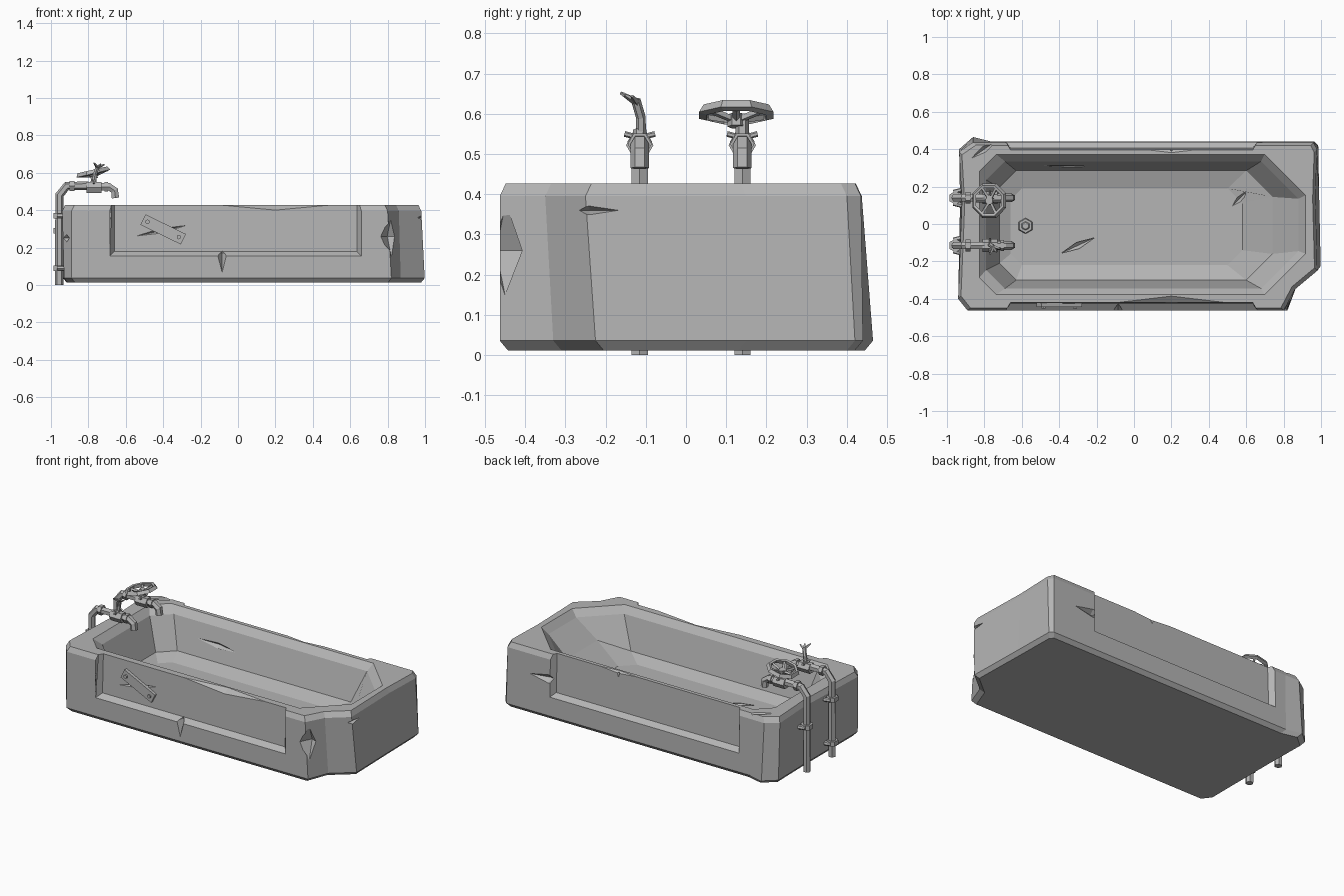
import bpy, bmesh
from math import radians, pi, sin, cos
from mathutils import Vector, Matrix

old = bpy.data.objects.get("Cube")
if old:
    bpy.data.objects.remove(old, do_unlink=True)

grey = bpy.data.materials.new("worn_grey")
grey.use_nodes = True
GREY = (0.46, 0.46, 0.46, 1)
grey.diffuse_color = GREY
grey.node_tree.nodes["Principled BSDF"].inputs["Base Color"].default_value = GREY


def finish(name, bm):
    bmesh.ops.recalc_face_normals(bm, faces=bm.faces)
    mesh = bpy.data.meshes.new(name)
    bm.to_mesh(mesh)
    bm.free()
    mesh.materials.append(grey)
    ob = bpy.data.objects.new(name, mesh)
    bpy.context.collection.objects.link(ob)
    return ob


def loft(name, rings):
    """Closed solid through rings of equal vertex count."""
    bm = bmesh.new()
    loops = [[bm.verts.new(p) for p in ring] for ring in rings]
    n = len(loops[0])
    for a, b in zip(loops, loops[1:]):
        for i in range(n):
            bm.faces.new((a[i], a[(i + 1) % n], b[(i + 1) % n], b[i]))
    bm.faces.new(loops[0][::-1])
    bm.faces.new(loops[-1])
    return finish(name, bm)


def rod(name, a, b, r, r2=None, sides=6):
    """Prism or cone between two points."""
    a, b = Vector(a), Vector(b)
    d = b - a
    bm = bmesh.new()
    rot = Vector((0, 0, 1)).rotation_difference(d).to_matrix().to_4x4()
    bmesh.ops.create_cone(bm, cap_ends=True, segments=sides, radius1=r,
                          radius2=r if r2 is None else r2, depth=d.length,
                          matrix=Matrix.Translation((a + b) / 2) @ rot)
    return finish(name, bm)


def gem(name, loc, size, rot=(0, 0, 0)):
    """Stretched octahedron, used for chips and cracks."""
    bm = bmesh.new()
    pts = [bm.verts.new(v) for v in ((1, 0, 0), (0, 1, 0), (-1, 0, 0), (0, -1, 0))]
    for z in (1, -1):
        tip = bm.verts.new((0, 0, z))
        for i in range(4):
            bm.faces.new((pts[i], pts[(i + 1) % 4], tip))
    bm.transform(Matrix.LocRotScale(Vector(loc), None, None)
                 @ Matrix.Rotation(radians(rot[2]), 4, 'Z')
                 @ Matrix.Rotation(radians(rot[1]), 4, 'Y')
                 @ Matrix.Rotation(radians(rot[0]), 4, 'X')
                 @ Matrix.Diagonal((*size, 1)))
    return finish(name, bm)


def cut(target, cutter):
    mod = target.modifiers.new("cut", 'BOOLEAN')
    mod.operation, mod.solver, mod.object = 'DIFFERENCE', 'EXACT', cutter
    bpy.context.view_layer.objects.active = target
    bpy.ops.object.modifier_apply(modifier=mod.name)
    bpy.data.objects.remove(cutter, do_unlink=True)


# Tub body: uneven outline, slightly wider at the foot
foot = [(-.93, -.41), (-.89, -.463), (.82, -.463), (.87, -.33), (.998, -.225), (.99, .15),
        (.985, .42), (.965, .44), (-.76, .44), (-.86, .465), (-.935, .40), (-.93, .12)]
head = [(-.94, -.40), (-.89, -.463), (.80, -.463), (.86, -.35), (.98, -.25), (.97, .15),
        (.978, .40), (.96, .435), (-.76, .435), (-.86, .437), (-.935, .385), (-.92, .12)]


def ring(outline, z, k=0.0):
    return [(x - (k if x > 0 else -k), y - (k if y > 0 else -k), z) for x, y in outline]


tub = loft("tub_body", [ring(foot, .012, .02), ring(foot, .036),
                        ring(head, .395), ring(head, .427, .015)])


# Basin hollow: eight-sided rings widening upward, rising along the right end
def octagon(x0, x1, y0, y1, c, d, z, rise=0.0):
    return [(x0 + c, y0, z), (x1 - d, y0, z), (x1, y0 + d, z + rise), (x1, y1 - d, z + rise),
            (x1 - d, y1, z), (x0 + c, y1, z), (x0, y1 - c, z), (x0, y0 + c, z)]


cut(tub, loft("basin", [octagon(-.66, .58, -.22, .19, .06, .08, .155),
                        octagon(-.72, .74, -.30, .285, .09, .14, .185, .085),
                        octagon(-.79, .88, -.345, .335, .10, .20, .385),
                        octagon(-.83, .92, -.38, .375, .09, .22, .43),
                        octagon(-.83, .92, -.38, .375, .09, .22, .5)]))

# Recessed side panels, open at the top and leaning inward slightly
for s, wall in ((-1, .463), (1, .44)):
    def panel(y, e, lean=0):
        low, high = (.18 - e, y), (.45, y - lean)
        return [(x, s * d, z) for x, (z, d) in
                ((-.66 - e, low), (.635 + e, low), (.635 + e, high), (-.66 - e, high))]
    cut(tub, loft("panel", [panel(wall - .034, 0, .01), panel(wall, .025),
                            panel(wall + .05, .025)]))

# Worn dips in the long rims, chips on edges, cracks in the walls and floor
chips = [((.2, -.425, .435), (.42, .05, .038), (0, 0, 0)),
         ((.2, .42, .435), (.42, .05, .035), (0, 0, 0)),
         ((-.35, .465, .008), (.42, .04, .04), (0, 0, 0)),
         ((-.085, -.475, .165), (.032, .055, .125), (0, 0, 0)),
         ((.20, .43, .415), (.03, .045, .08), (0, 0, 0)),
         ((.82, -.45, .26), (.065, .065, .11), (0, 0, 20)),
         ((-.95, -.45, .25), (.07, .06, .045), (0, 0, 30)),
         ((.985, -.24, .36), (.035, .085, .012), (0, 0, 0)),
         ((-.80, .40, .43), (.10, .02, .02), (0, 0, 35)),
         ((-.41, -.425, .29), (.14, .02, .013), (0, -12, 0)),
         ((.67, .445, .27), (.17, .035, .035), (0, 0, 0)),
         ((-.30, -.115, .15), (.13, .024, .02), (0, 0, 25)),
         ((.56, .13, .165), (.07, .022, .03), (0, 0, 45)),
         ((-.36, .31, .28), (.15, .02, .02), (0, 4, 0))]
for loc, size, rot in chips:
    cut(tub, gem("chip", loc, size, rot))

# Patch plate with two bolts on the front panel
tilt = Matrix.Rotation(radians(26), 4, 'Y')
middle = Vector((-.40, -.43, .297))
bm = bmesh.new()
bmesh.ops.create_cube(bm, size=1, matrix=Matrix.Translation(middle) @ tilt
                      @ Matrix.Diagonal((.24, .026, .062, 1)))
finish("patch_plate", bm)
for s in (-1, 1):
    c = middle + tilt.to_3x3() @ Vector((s * .093, 0, 0))
    rod("patch_bolt", c, c + Vector((0, -.022, 0)), .012)

# Drain cap
rod("drain_cap", (-.58, -.01, .145), (-.58, -.01, .17), .046, .038)
rod("drain_knob", (-.58, -.01, .17), (-.58, -.01, .175), .024, .018)


def tube(name, pts, r):
    """Six-sided pipe along a path."""
    cu = bpy.data.curves.new(name, 'CURVE')
    cu.dimensions = '3D'
    cu.bevel_depth, cu.bevel_resolution, cu.use_fill_caps = r, 1, True
    sp = cu.splines.new('POLY')
    sp.points.add(len(pts) - 1)
    for p, q in zip(sp.points, pts):
        p.co = (*q, 1)
    cu.materials.append(grey)
    ob = bpy.data.objects.new(name, cu)
    bpy.context.collection.objects.link(ob)
    bpy.ops.object.select_all(action='DESELECT')
    ob.select_set(True)
    bpy.context.view_layer.objects.active = ob
    bpy.ops.object.convert(target='MESH')
    for p in bpy.context.object.data.polygons:
        p.use_smooth = False


# Two supply pipes with elbows, clamps, valve hubs and spouts
for side, y, heights, top in (("front", -.115, (.09, .37), .56), ("rear", .14, (.29,), .60)):
    tube(side + "_pipe", [(-.955, y, 0), (-.955, y, .48), (-.915, y, .53), (-.80, y, .53)], .023)
    tube(side + "_spout", [(-.76, y, .525), (-.69, y, .525), (-.66, y, .505), (-.655, y, .465)], .023)
    rod(side + "_elbow_collar", (-.90, y, .53), (-.875, y, .53), .031)
    rod(side + "_valve_hub", (-.81, y, .522), (-.73, y, .522), .034)
    rod(side + "_spout_collar", (-.715, y, .525), (-.695, y, .525), .03)
    rod(side + "_valve_stem", (-.77, y, .54), (-.775, y, top), .017)
    for z in heights:
        rod(side + "_clamp", (-.955, y, z - .014), (-.955, y, z + .014), .036)
        for s in (-1, 1):
            rod(side + "_clamp_arm", (-.965, y + s * .03, z), (-.905, y + s * .045, z), .013)
    for s in (-1, 1):
        rod(side + "_hub_screw", (-.77, y, .54), (-.77, y + s * .038, .55), .007)

# Eight-sided hand wheel, tilted, with six spokes
tip = Matrix.Translation((-.775, .125, .602)) @ Matrix.Rotation(radians(-13), 4, 'Y')
bm = bmesh.new()
loops = []
for i in range(8):
    a = 2 * pi * (i + .5) / 8
    loops.append([bm.verts.new(tip @ Vector((r * cos(a), r * sin(a), z)))
                  for r, z in ((.10, -.006), (.088, .014), (.074, .010), (.080, -.012))])
for i in range(8):
    a, b = loops[i], loops[(i + 1) % 8]
    for j in range(4):
        k = (j + 1) % 4
        bm.faces.new((a[j], b[j], b[k], a[k]))
finish("wheel_rim", bm)
for i in range(6):
    a = 2 * pi * i / 6
    rod("wheel_spoke", tip @ Vector((0, 0, -.02)),
        tip @ Vector((.08 * cos(a), .08 * sin(a), 0)), .009, sides=4)
rod("wheel_hub", tip @ Vector((0, 0, -.035)), tip @ Vector((0, 0, -.004)), .022)

# Broken lever on the front valve, bent with splayed prongs
tube("broken_lever", [(-.77, -.112, .55), (-.765, -.112, .59), (-.75, -.125, .635)], .012)
for dx, dy, dz in ((-.02, -.04, .022), (.015, -.03, .016), (.035, -.012, .014)):
    rod("lever_prong", (-.75, -.122, .628), (-.75 + dx, -.122 + dy, .63 + dz), .01, .004, 4)
